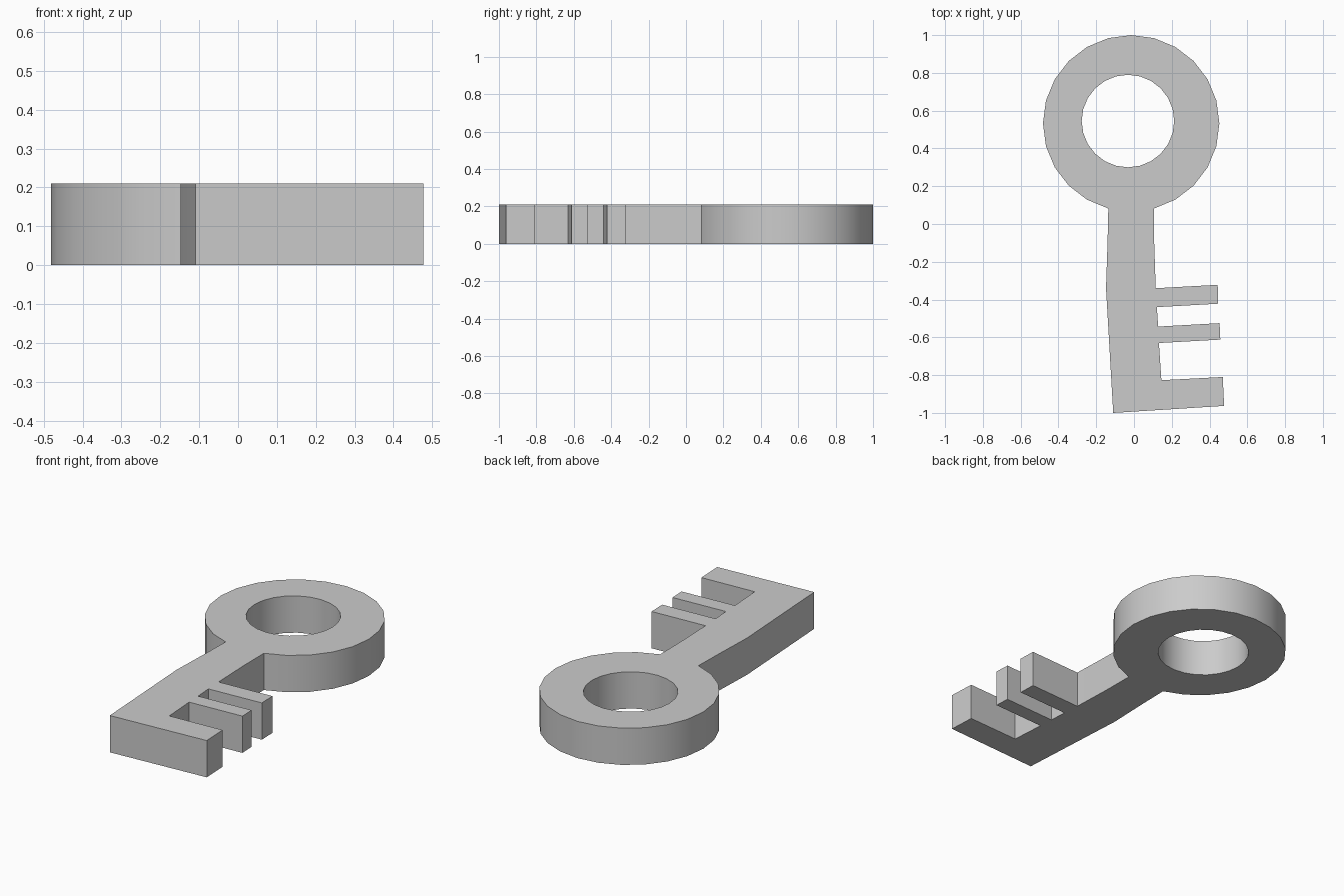
import bpy
import bmesh
from math import sin, cos, radians
from mathutils import Vector

cube = bpy.data.objects.get("Cube")
if cube:
    bpy.data.objects.remove(cube)

THICKNESS = 0.21

metal = bpy.data.materials.new("plain grey")
metal.use_nodes = True
colour = (0.6, 0.6, 0.6, 1)
metal.diffuse_color = colour
metal.node_tree.nodes["Principled BSDF"].inputs["Base Color"].default_value = colour


def arc(cx, cy, radius, start, end, step=15):
    return [(cx + radius * cos(radians(a)), cy + radius * sin(radians(a)))
            for a in range(start, end + 1, step)]


# Round bow, open at the bottom where the shank joins
bow = arc(-0.015, 0.533, 0.467, -75, 255)
# Slightly bent shank, left edge then foot
shank = [(-0.14, -0.1), (-0.148, -0.34), (-0.11, -1.0)]
# Three teeth, from the foot up
teeth = [(0.477, -0.963), (0.47, -0.81), (0.145, -0.827),
         (0.132, -0.63), (0.457, -0.612), (0.453, -0.525), (0.128, -0.543),
         (0.121, -0.44), (0.446, -0.422), (0.443, -0.322), (0.115, -0.34),
         (0.107, -0.1)]
# Hole through the bow
hole = arc(-0.032, 0.545, 0.245, 0, 345)

bm = bmesh.new()
for loop in (bow + shank + teeth, hole):
    verts = [bm.verts.new((x, y, 0)) for x, y in loop]
    for a, b in zip(verts, verts[1:] + verts[:1]):
        bm.edges.new((a, b))

# Fill the outline and raise it to full thickness
bmesh.ops.triangle_fill(bm, edges=bm.edges[:], use_beauty=True, normal=Vector((0, 0, 1)))
raised = bmesh.ops.extrude_face_region(bm, geom=bm.faces[:], use_keep_orig=True)
top = [g for g in raised["geom"] if isinstance(g, bmesh.types.BMVert)]
bmesh.ops.translate(bm, verts=top, vec=(0, 0, THICKNESS))
bmesh.ops.recalc_face_normals(bm, faces=bm.faces[:])

mesh = bpy.data.meshes.new("key")
bm.to_mesh(mesh)
bm.free()
mesh.materials.append(metal)
key = bpy.data.objects.new("key", mesh)
bpy.context.collection.objects.link(key)

# Smooth the round walls, keep the corners sharp
bpy.ops.object.select_all(action="DESELECT")
key.select_set(True)
bpy.context.view_layer.objects.active = key
bpy.ops.object.shade_smooth_by_angle(angle=radians(30))
